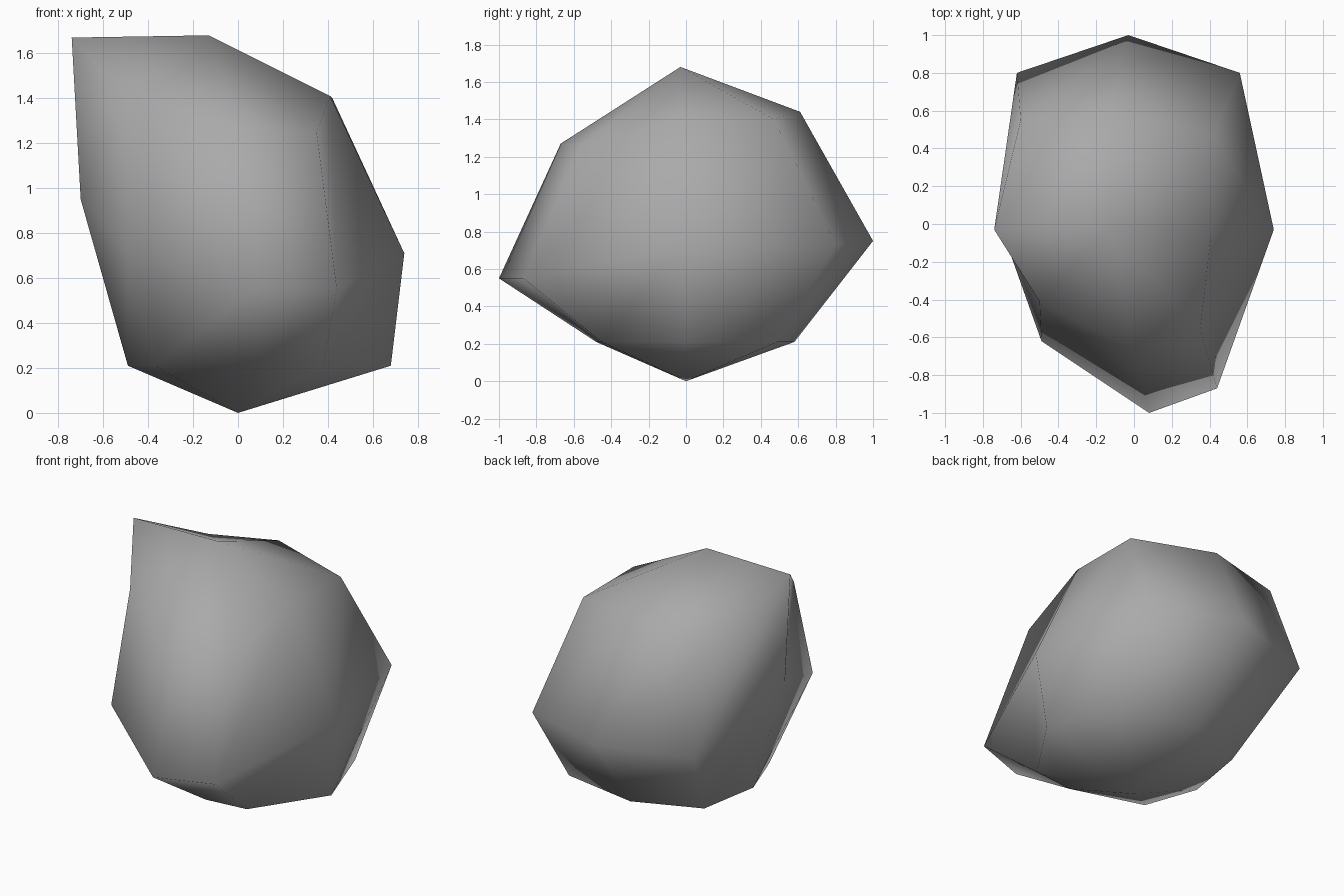
import bpy
import bmesh

# Remove the default cube only
default_cube = bpy.data.objects.get("Cube")
if default_cube:
    bpy.data.objects.remove(default_cube, do_unlink=True)


def make_material(name, colour):
    material = bpy.data.materials.new(name)
    material.use_nodes = True
    material.diffuse_color = colour
    shader = material.node_tree.nodes["Principled BSDF"]
    shader.inputs["Base Color"].default_value = colour
    shader.inputs["Roughness"].default_value = 0.9
    return material


def bridge(bm, lower, upper):
    """Join two closed rings of vertices with quads."""
    count = len(lower)
    for i in range(count):
        j = (i + 1) % count
        bm.faces.new((lower[i], lower[j], upper[j], upper[i]))


def cap(bm, ring, tip):
    """Close a ring of vertices with a fan of triangles."""
    for i, vert in enumerate(ring):
        bm.faces.new((vert, ring[(i + 1) % len(ring)], tip))


# Boulder cross-sections, counter-clockwise from +x
foot_height = 0.21
foot_outline = [(.68, 0), (.51, .49), (0, .58), (-.42, .41),
                (-.49, 0), (-.37, -.34), (.1, -.48), (.38, -.45)]
foot_ring = [(x, y, foot_height) for x, y in foot_outline]
waist_ring = [(.74, -.03, .71), (.56, .8, .73), (-.03, 1, .75), (-.62, .8, .74),
              (-.7, -.03, .95), (-.49, -.62, .73), (.08, -1, .55), (.44, -.87, .55)]
shoulder_ring = [(.41, -.04, 1.41), (.42, .47, 1.4), (-.13, .61, 1.44), (-.6, .55, 1.38),
                 (-.74, -.03, 1.67), (-.5, -.41, 1.41), (0, -.67, 1.27), (.35, -.56, 1.25)]

bm = bmesh.new()
rings = [[bm.verts.new(point) for point in ring]
         for ring in (foot_ring, waist_ring, shoulder_ring)]
for lower, upper in zip(rings, rings[1:]):
    bridge(bm, lower, upper)

# Underside point and crown
cap(bm, rings[0], bm.verts.new((0, 0, 0)))
cap(bm, rings[-1], bm.verts.new((-.13, -.03, 1.68)))
bmesh.ops.recalc_face_normals(bm, faces=bm.faces)
for face in bm.faces:
    face.smooth = True

# Finished boulder object
mesh = bpy.data.meshes.new("boulder")
bm.to_mesh(mesh)
bm.free()
mesh.materials.append(make_material("stone grey", (.4, .4, .4, 1)))
boulder = bpy.data.objects.new("boulder", mesh)
bpy.context.collection.objects.link(boulder)
